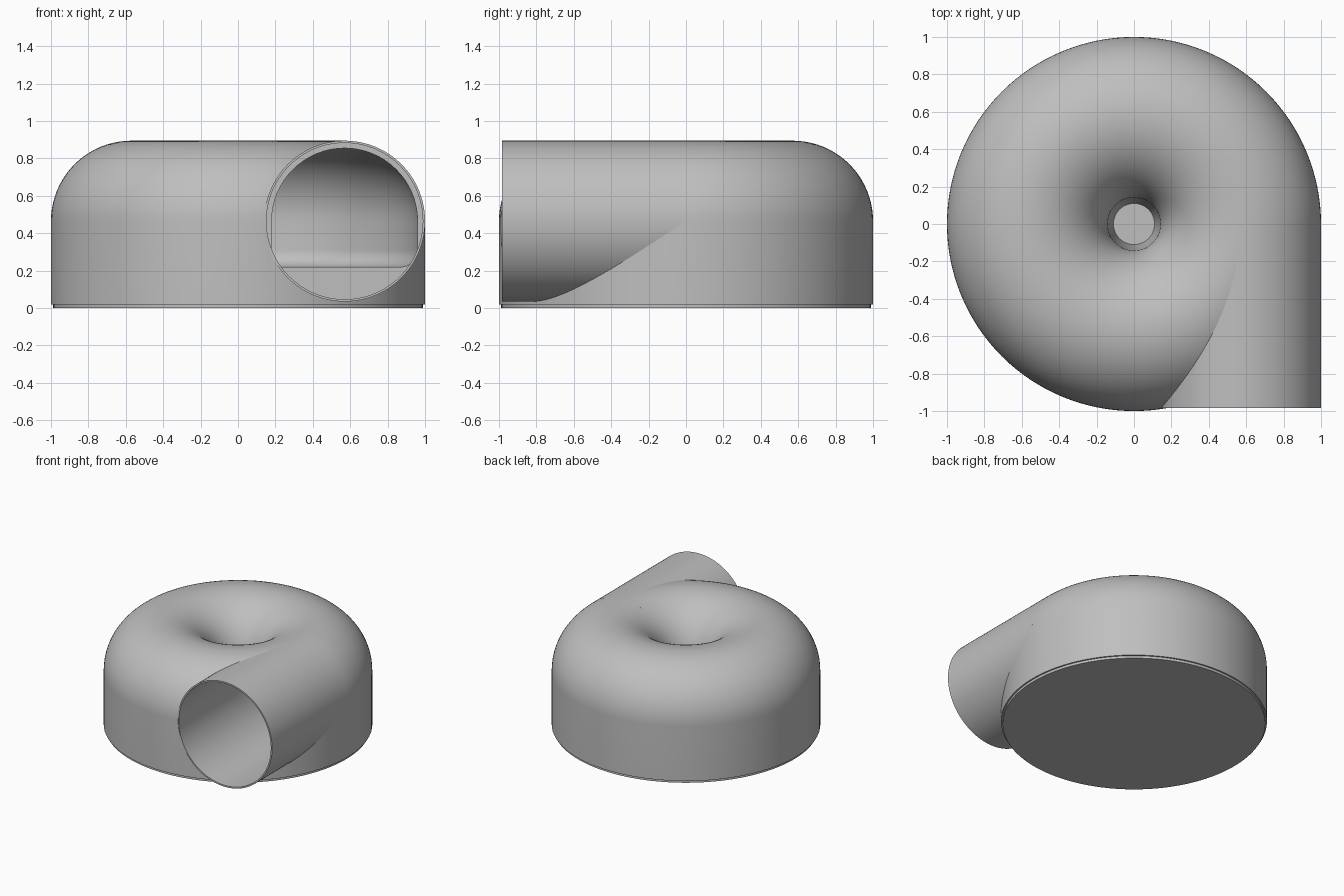
import bpy, bmesh, math
from mathutils import Matrix

if "Cube" in bpy.data.objects:
    bpy.data.objects.remove(bpy.data.objects["Cube"], do_unlink=True)

RING, TUBE, MID, FLOOR = 0.57, 0.43, 0.465, 0.22
FRONT = -0.985
STEPS = 128

grey = bpy.data.materials.new("plain grey")
grey.use_nodes = True
colour = (0.52, 0.52, 0.52, 1)
grey.diffuse_color = colour
grey.node_tree.nodes["Principled BSDF"].inputs["Base Color"].default_value = colour


def make_object(name, bm):
    bmesh.ops.remove_doubles(bm, verts=bm.verts, dist=1e-5)
    bmesh.ops.recalc_face_normals(bm, faces=bm.faces)
    mesh = bpy.data.meshes.new(name)
    bm.to_mesh(mesh)
    bm.free()
    mesh.materials.append(grey)
    obj = bpy.data.objects.new(name, mesh)
    bpy.context.collection.objects.link(obj)
    return obj


def lathe(name, profile, closed=False, matrix=Matrix()):
    """Spin an (r, z) profile around the z axis."""
    bm = bmesh.new()
    verts = [bm.verts.new((r, 0, z)) for r, z in profile]
    pairs = list(zip(verts, verts[1:]))
    if closed:
        pairs.append((verts[-1], verts[0]))
    edges = [bm.edges.new(p) for p in pairs]
    bmesh.ops.spin(bm, geom=verts + edges, axis=(0, 0, 1), cent=(0, 0, 0),
                   angle=math.tau, steps=STEPS, use_merge=True)
    bm.transform(matrix)
    return make_object(name, bm)


def arc(cx, cz, radius, start, end, steps):
    angles = [math.radians(start + (end - start) * i / steps) for i in range(steps + 1)]
    return [(cx + radius * math.cos(a), cz + radius * math.sin(a)) for a in angles]


def smooth(obj):
    bpy.ops.object.select_all(action="DESELECT")
    obj.select_set(True)
    bpy.context.view_layer.objects.active = obj
    bpy.ops.object.shade_smooth_by_angle(angle=math.radians(30))


def cut(obj, cutter):
    mod = obj.modifiers.new("cut", "BOOLEAN")
    mod.operation = "DIFFERENCE"
    mod.solver = "EXACT"
    mod.object = cutter
    bpy.context.view_layer.objects.active = obj
    bpy.ops.object.modifier_apply(modifier=mod.name)
    bpy.data.objects.remove(cutter, do_unlink=True)


# Housing: rounded ring top, straight wall and sunken centre
outer = [(0, FLOOR), (0.11, FLOOR)] + arc(RING, MID, TUBE, 180, 0, 40)
outer += [(RING + TUBE, 0.02), (0, 0.02)]
housing = lathe("housing", outer)

# Hollow ring channel inside the housing, with a rounded lower corner
channel = arc(RING, MID, 0.39, 180, 0, 32)
channel += arc(0.87, FLOOR + 0.09, 0.09, 0, -90, 8) + [(0.18, FLOOR)]
cut(housing, lathe("channel_cutter", channel, closed=True))

# Outlet bore, ending in a flat face below the channel floor
lay_forward = Matrix.Translation((RING, 0, MID)) @ Matrix.Rotation(math.pi / 2, 4, "X")
bore = [(0, 0), (0.422, 0), (0.422, 1.2), (0, 1.2)]
cut(housing, lathe("bore_cutter", bore, matrix=lay_forward))
smooth(housing)

# Outlet pipe, tangent to the housing
wall = [(0.418, 0), (TUBE, 0), (TUBE, -FRONT), (0.418, -FRONT)]
smooth(lathe("outlet_pipe", wall, closed=True, matrix=lay_forward))

# Base plate, slightly inset under the housing
smooth(lathe("base_plate", [(0, 0), (0.988, 0), (0.988, 0.021), (0, 0.021)]))
